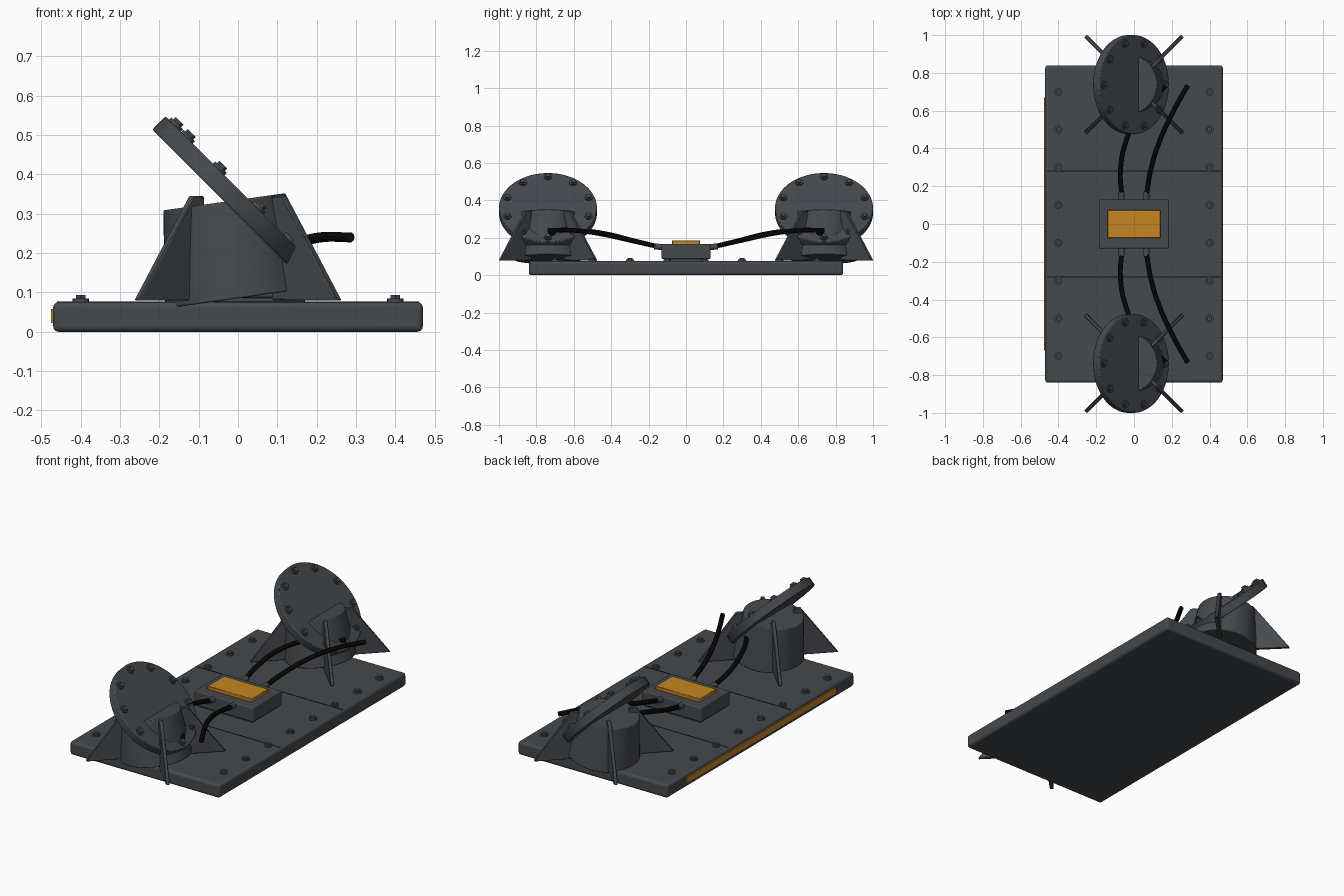
import bpy
from math import radians, sin, cos, pi
from mathutils import Vector, Matrix

if "Cube" in bpy.data.objects:
    bpy.data.objects.remove(bpy.data.objects["Cube"], do_unlink=True)


def material(name, rgb):
    m = bpy.data.materials.new(name)
    m.use_nodes = True
    color = (*rgb, 1)
    m.diffuse_color = color
    m.node_tree.nodes["Principled BSDF"].inputs["Base Color"].default_value = color
    return m


GREY = material("gunmetal grey", (0.06, 0.067, 0.075))
BLACK = material("cable black", (0.004, 0.004, 0.004))
ORANGE = material("amber", (0.55, 0.24, 0.016))


def finish(obj, name, mat, bevel=0.0, segments=2):
    obj.name = name
    obj.data.materials.clear()
    obj.data.materials.append(mat)
    if bevel:
        mod = obj.modifiers.new("edge_round", "BEVEL")
        mod.width, mod.segments = bevel, segments
        mod.limit_method = "ANGLE"
    bpy.ops.object.select_all(action="DESELECT")
    obj.select_set(True)
    bpy.context.view_layer.objects.active = obj
    bpy.ops.object.shade_smooth_by_angle(angle=radians(35))
    return obj


def box(name, low, high, mat, bevel=0.0, segments=2):
    low, high = Vector(low), Vector(high)
    bpy.ops.mesh.primitive_cube_add(size=1, location=(low + high) / 2)
    obj = bpy.context.object
    obj.data.transform(Matrix.Diagonal((*(high - low), 1)))
    return finish(obj, name, mat, bevel, segments)


def cone(name, start, axis, r1, r2, length, mat, sides=48, bevel=0.0):
    """Round solid that grows from start along axis."""
    axis = Vector(axis).normalized()
    bpy.ops.mesh.primitive_cone_add(
        vertices=sides, radius1=r1, radius2=r2, depth=length,
        location=Vector(start) + axis * length / 2,
        rotation=axis.to_track_quat("Z", "Y").to_euler())
    return finish(bpy.context.object, name, mat, bevel)


def bolt(name, start, axis):
    cone(name + "_washer", start, axis, 0.021, 0.021, 0.009, GREY, 16)
    cone(name + "_head", start, axis, 0.014, 0.014, 0.018, GREY, 6)


def cable(name, points, radius):
    curve = bpy.data.curves.new(name, "CURVE")
    curve.dimensions = "3D"
    curve.bevel_depth, curve.bevel_resolution = radius, 3
    curve.use_fill_caps = True
    spline = curve.splines.new("BEZIER")
    spline.bezier_points.add(len(points) - 1)
    for bp, co in zip(spline.bezier_points, points):
        bp.co = co
        bp.handle_left_type = bp.handle_right_type = "AUTO"
    obj = bpy.data.objects.new(name, curve)
    bpy.context.collection.objects.link(obj)
    bpy.ops.object.select_all(action="DESELECT")
    obj.select_set(True)
    bpy.context.view_layer.objects.active = obj
    bpy.ops.object.convert(target="MESH")
    finish(bpy.context.object, name, BLACK)


def fin(name, center, angle):
    """Upright triangular gusset reaching outward at the given angle."""
    profile = [(0.13, 0.08), (0.365, 0.08), (0.168, 0.345), (0.13, 0.345)]
    half = 0.01
    verts = [(r, t, z) for t in (-half, half) for r, z in profile]
    n = len(profile)
    faces = [tuple(range(n)), tuple(range(2 * n - 1, n - 1, -1))]
    faces += [(i, i + n, (i + 1) % n + n, (i + 1) % n) for i in range(n)]
    mesh = bpy.data.meshes.new(name)
    mesh.from_pydata(verts, [], faces)
    obj = bpy.data.objects.new(name, mesh)
    obj.location, obj.rotation_euler = center, (0, 0, angle)
    bpy.context.collection.objects.link(obj)
    finish(obj, name, GREY, 0.003, 1)


# Base plate with panel seams and side light strip
TOP = 0.076
box("base_plate", (-0.47, -0.84, 0), (0.47, 0.84, TOP), GREY, 0.014, 3)
box("side_strip", (-0.476, -0.67, 0.022), (-0.466, 0.67, 0.058), ORANGE)
for y in (-0.28, 0.28):
    box("panel_seam", (-0.46, y - 0.003, TOP - 0.004), (0.46, y + 0.003, TOP + 0.001), BLACK)
for x in (-0.4, 0.4):
    for i in range(8):
        bolt("base_bolt", (x, -0.7 + 0.2 * i, TOP - 0.001), (0, 0, 1))

# Central junction box
box("junction_foot", (-0.17, -0.115, 0.07), (0.17, 0.115, 0.1), GREY)
box("junction_box", (-0.185, -0.13, 0.086), (0.185, 0.13, 0.168), GREY, 0.006)
box("junction_panel", (-0.14, -0.075, 0.16), (0.14, 0.075, 0.186), ORANGE, 0.003, 1)

# Two mirrored tilted drum and flange assemblies
LEAN, TILT = radians(8), radians(45)
drum_axis = Vector((-sin(LEAN), 0, cos(LEAN)))
disc_axis = Vector((sin(TILT), 0, cos(TILT)))
disc_up = Vector((-cos(TILT), 0, sin(TILT)))
for side, label in ((1, "back"), (-1, "front")):
    cy = 0.738 * side
    cone(label + "_drum", (0, cy, 0.085), drum_axis, 0.187, 0.157, 0.248, GREY, 48, 0.004)
    disc_mid = Vector((-0.016, cy, 0.346))
    thick = 0.048
    cone(label + "_disc", disc_mid - disc_axis * thick / 2, disc_axis,
         0.262, 0.262, thick, GREY, 64, 0.005)
    face = disc_mid + disc_axis * (thick / 2 - 0.001)
    for i in range(10):
        a = 2 * pi * i / 10
        offset = disc_up * cos(a) + Vector((0, 1, 0)) * sin(a)
        bolt(label + "_disc_bolt", face + offset * 0.228, disc_axis)
    for i in range(4):
        fin(label + "_fin", (0, cy, 0), pi / 4 + i * pi / 2)

    # Cables and their ferrules
    for x in (-0.065, 0.065):
        cone(label + "_ferrule", (x, 0.125 * side, 0.15), (0, side, 0.1),
             0.016, 0.016, 0.045, GREY, 16)
    outer = [(0.065, 0.15, 0.153), (0.092, 0.3, 0.187), (0.14, 0.45, 0.22),
             (0.21, 0.6, 0.24), (0.285, 0.735, 0.24)]
    inner = [(-0.065, 0.15, 0.153), (-0.072, 0.28, 0.185), (-0.045, 0.43, 0.222),
             (0.02, 0.57, 0.238), (0.165, 0.73, 0.222)]
    for name, path in (("_outer_cable", outer), ("_inner_cable", inner)):
        cable(label + name, [(x, y * side, z) for x, y, z in path], 0.013)
